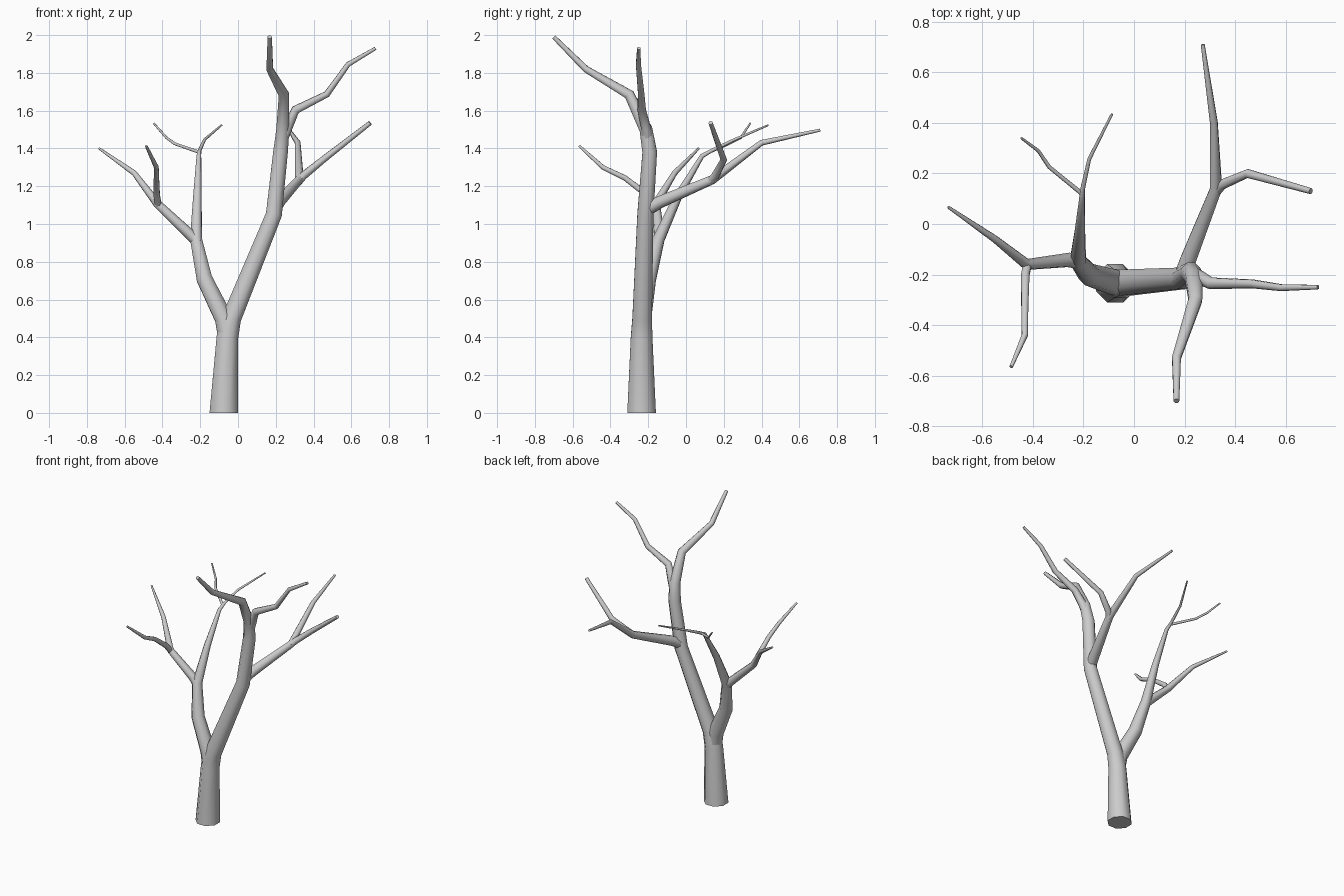
import bpy, bmesh, math
from mathutils import Vector

SIDES = 8


def limb(name, pts):
    """Tapered tube through (x, y, z, radius) points with flat end caps."""
    P = [Vector(p[:3]) for p in pts]
    bm = bmesh.new()
    rings = []
    u = Vector((math.cos(math.pi / 8), math.sin(math.pi / 8), 0))
    for i, c in enumerate(P):
        a = (c - P[i - 1]).normalized() if i else None
        b = (P[i + 1] - c).normalized() if i < len(P) - 1 else None
        t = ((a or b) + (b or a)).normalized()
        if name == "trunk" and i == 0:
            t = Vector((0, 0, 1))          # level foot on the ground
        u = u - t * u.dot(t)
        if u.length < 0.1:
            u = t.orthogonal()
        u.normalize()
        v = t.cross(u)
        ang = [2 * math.pi * k / SIDES for k in range(SIDES)]
        rings.append([bm.verts.new(c + (u * math.cos(w) + v * math.sin(w)) * pts[i][3])
                      for w in ang])
    for r, s in zip(rings, rings[1:]):
        for k in range(SIDES):
            n = (k + 1) % SIDES
            bm.faces.new((r[k], r[n], s[n], s[k])).smooth = True
    bm.faces.new(rings[0][::-1])
    bm.faces.new(rings[-1])
    for e in bm.edges:
        if e.calc_face_angle(0) > math.radians(60):
            e.smooth = False
    me = bpy.data.meshes.new(name)
    bm.to_mesh(me)
    bm.free()
    ob = bpy.data.objects.new(name, me)
    bpy.context.collection.objects.link(ob)
    return ob


# Trunk running on into the tall right stem and its forward-leaning top
limb("trunk", [(-.075, -.235, 0, .082), (-.056, -.235, .40, .062), (-.035, -.232, .50, .056),
               (.19, -.215, 1.05, .046), (.225, -.192, 1.38, .042), (.237, -.212, 1.50, .037),
               (.243, -.30, 1.685, .029), (.168, -.53, 1.82, .019), (.168, -.70, 1.99, .012)])

# Limbs growing from the right stem
limb("upper_right_branch", [(.23, -.20, 1.43, .03), (.262, -.212, 1.51, .028),
                            (.305, -.235, 1.605, .024), (.47, -.237, 1.687, .018),
                            (.583, -.252, 1.845, .014), (.728, -.25, 1.93, .009)])
limb("back_right_branch", [(.19, -.21, 1.075, .036), (.215, -.14, 1.115, .034),
                           (.325, .14, 1.235, .025), (.316, .40, 1.43, .016),
                           (.272, .71, 1.497, .008)])
limb("back_right_twig", [(.315, .12, 1.22, .022), (.345, .155, 1.255, .022),
                         (.45, .20, 1.34, .018), (.70, .13, 1.535, .012)])

# Left stem leading to the thin back fork
limb("left_stem", [(-.058, -.235, .42, .055), (-.075, -.232, .50, .052), (-.178, -.20, .71, .045),
                   (-.222, -.145, .92, .034), (-.215, -.04, 1.15, .023),
                   (-.207, .085, 1.36, .013), (-.204, .135, 1.388, .010),
                   (-.177, .257, 1.447, .008), (-.087, .435, 1.523, .005)])
limb("back_left_twig", [(-.206, .12, 1.38, .009), (-.335, .225, 1.425, .008),
                        (-.379, .29, 1.457, .007), (-.446, .34, 1.533, .005)])

# Outer left branch and its forward twig
limb("left_branch", [(-.21, -.15, .90, .03), (-.26, -.142, .95, .029), (-.425, -.16, 1.105, .023),
                     (-.55, -.06, 1.27, .015), (-.735, .067, 1.40, .006)])
limb("front_left_twig", [(-.42, -.155, 1.09, .018), (-.43, -.20, 1.15, .018),
                         (-.432, -.325, 1.245, .015), (-.432, -.44, 1.30, .013),
                         (-.486, -.565, 1.413, .007)])
